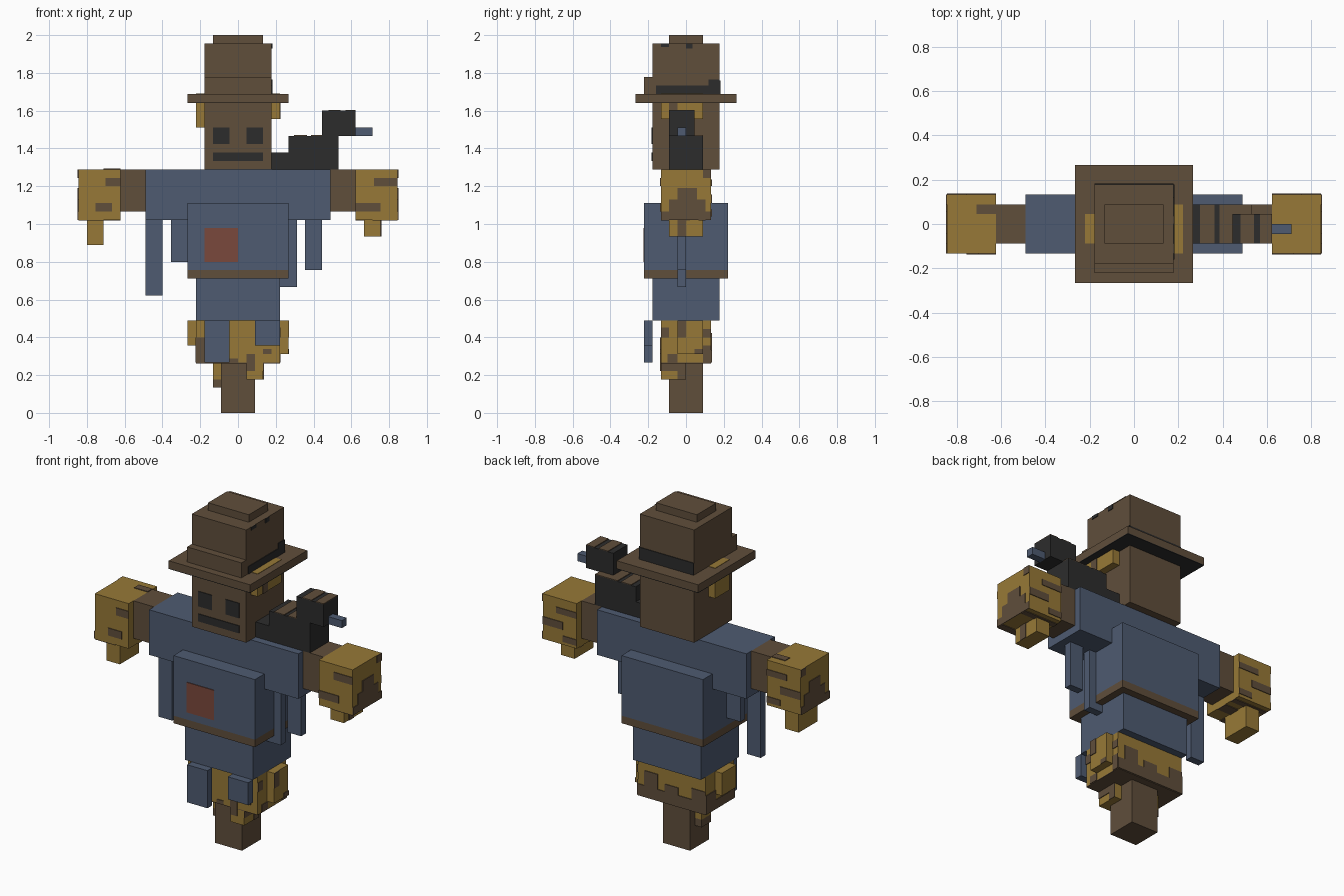
import bpy
import bmesh
from mathutils import Vector

if "Cube" in bpy.data.objects:
    bpy.data.objects.remove(bpy.data.objects["Cube"], do_unlink=True)

UNIT = 2 / 45      # the whole figure sits on a grid of 45 units in height
PLATE = 0.09       # thickness of painted patches, in grid units


def make_material(name, red, green, blue):
    linear = [((c / 255 + 0.055) / 1.055) ** 2.4 for c in (red, green, blue)]
    colour = (*linear, 1)
    material = bpy.data.materials.new(name)
    material.use_nodes = True
    material.diffuse_color = colour
    shader = material.node_tree.nodes["Principled BSDF"]
    shader.inputs["Base Color"].default_value = colour
    shader.inputs["Roughness"].default_value = 0.9
    return material


wood = make_material("wood_brown", 96, 78, 59)
cloth = make_material("cloth_blue", 78, 91, 113)
straw = make_material("straw_yellow", 151, 121, 55)
dark = make_material("charcoal", 44, 44, 44)
red = make_material("patch_red", 122, 72, 60)


def build(name, material, boxes):
    """Make one object out of axis-aligned boxes given as x, y, z ranges."""
    mesh = bpy.data.meshes.new(name)
    bm = bmesh.new()
    for ranges in boxes:
        low = Vector(min(r) for r in ranges)
        high = Vector(max(r) for r in ranges)
        middle, size = (low + high) / 2, high - low
        for vert in bmesh.ops.create_cube(bm, size=1)["verts"]:
            vert.co = (vert.co * size + middle) * UNIT
    bm.to_mesh(mesh)
    bm.free()
    mesh.materials.append(material)
    obj = bpy.data.objects.new(name, mesh)
    bpy.context.collection.objects.link(obj)
    return obj


def box(name, material, x, y, z):
    return build(name, material, [(x, y, z)])


def patch(name, material, axis, at, sign, *rects):
    """Thin plates on a face; each rect spans the two remaining axes in order."""
    boxes = []
    for a, b, c, d in rects:
        ranges = [(a, b), (c, d)]
        ranges.insert("xyz".index(axis), (at, at + sign * PLATE))
        boxes.append(ranges)
    return build(name, material, boxes)


# Post and straw stuffing at the bottom
box("post", wood, (-2, 2), (-2, 2), (0, 6))
box("straw_skirt", straw, (-5, 5), (-3, 3), (6, 11))
box("straw_tuft_left", straw, (5, 6), (-1, 2), (7, 11))
box("straw_tuft_right", straw, (-6, -5), (-2, 1), (8, 11))
box("low_tuft_left", straw, (1, 3), (-3, 0), (4, 6))
box("low_tuft_right", straw, (-3, -2), (-1, 1), (4, 6))
box("low_tuft_right_tip", wood, (-3, -2), (-1, 1), (3, 4))

# Brown stains in the stuffing
patch("skirt_stain_front", wood, "y", -3, -1,
      (-5, -4, 6, 9), (1, 2, 6, 7), (-1, 0, 6, 6.5), (3, 4, 7, 7.6))
patch("skirt_stain_back", wood, "y", 3, 1,
      (-5, 5, 6, 7.5), (-5, -3, 7.5, 9), (-1, 1, 7.5, 8.5), (2, 4, 7.5, 9.5))
patch("skirt_stain_left", wood, "x", 5, 1,
      (-2.2, -1, 6, 7), (2, 3, 6, 8), (2, 3, 9, 10), (-3, -2, 9, 10.2))
patch("skirt_stain_right", wood, "x", -5, -1,
      (-3, 3, 6, 7.2), (1, 3, 7.2, 8.5), (-3, -2, 7.2, 9))
patch("skirt_underside", wood, "z", 6, -1, (-5, 5, -3, 3))
patch("tuft_stain", wood, "x", 6, 1, (-1, 0, 9, 11), (1, 2, 7, 7.6))
patch("low_tuft_stain", wood, "y", -3, -1, (1, 2, 5, 6))
patch("low_tuft_side_stain", wood, "x", 3, 1, (-3, 0, 5, 6), (-1, 0, 4, 5))

# Tunic, belt and torn cloth
box("tunic_hem", cloth, (-5, 5), (-4, 4), (11, 16))
box("belt", wood, (-6, 6), (-5, 5), (16, 17))
box("tunic_body", cloth, (-6, 6), (-5, 5), (17, 25))
box("tunic_shoulders", cloth, (-11, 11), (-3, 3), (23, 29))
patch("mended_patch", red, "y", -5, -1, (-4, 0, 18, 22))
box("flap_right", cloth, (-4, -1), (-5, -4), (6, 11))
box("flap_left", cloth, (2, 5), (-5, -4), (8, 11))
for label, start, bottom in (("right_outer", -11, 14), ("right_inner", -8, 18),
                             ("left_inner", 5, 15), ("left_outer", 8, 17)):
    box("rag_" + label, cloth, (start, start + 2), (-1, 0), (bottom, 23))

# Arms and straw hands
for side, s in (("left", 1), ("right", -1)):
    box("arm_" + side, wood, (s * 11, s * 14), (-2, 2), (24, 29))
    box("hand_" + side, straw, (s * 14, s * 19), (-3, 3), (23, 29))
    patch("hand_back_stain_" + side, wood, "y", 3, 1,
          (s * 14, s * 17, 27, 27.8), (s * 16, s * 19, 25, 26),
          (s * 14, s * 16, 23.4, 24.2))
    patch("hand_end_stain_" + side, wood, "x", s * 19, s,
          (-3, 3, 23, 24), (-2, 2.3, 24, 25.4), (-1, 1.3, 25.4, 26.8),
          (2, 3, 28, 29))
    patch("hand_under_stain_" + side, wood, "z", 23, -1,
          (s * 14, s * 19, 1.5, 2.3), (s * 14, s * 17, -1, 0.5),
          (s * 16, s * 19, -3, -2))
box("fingers_left", straw, (15, 17), (-2, 2), (21, 23))
box("fingers_right", straw, (-18, -16), (-2, 2), (20, 23))
patch("fingers_left_stain", wood, "x", 17, 1, (-1, 0, 21, 23))
patch("hand_left_stain", wood, "y", -3, -1,
      (16.2, 19, 27, 28), (14, 17, 24, 25))
patch("hand_right_stain", wood, "y", -3, -1,
      (-15.8, -14, 27, 28), (-17, -15, 24, 25))
patch("hand_right_top_stain", wood, "z", 29, 1, (-16, -14, 1, 2))

# Head and face
box("head", wood, (-4, 4), (-4, 4), (29, 37))
patch("eyes", dark, "y", -4, -1, (-3, -1, 32, 34), (1, 3, 32, 34))
patch("mouth", dark, "y", -4, -1, (-3, 3, 30, 31))
box("hair_left", straw, (4, 5), (-3, 2), (35, 38.05))
box("hair_right", straw, (-5, -4), (-2, 1), (34, 38.05))
patch("hair_stain", wood, "x", 5, 1, (-2, -1, 35, 37))

# Hat
box("hat_brim", wood, (-6, 6), (-6, 6), (37, 38))
patch("brim_underside", dark, "z", 37, -1, (-6, 6, -6, 6))
box("hat_crown", wood, (-4, 4), (-4, 4), (38, 44))
box("hat_front_fold", wood, (-4, 4), (-5, -4), (38, 40))
box("hat_top", wood, (-3, 3), (-2, 2), (44, 45))
patch("hat_band_back", dark, "y", 4, 1, (-4, 4, 38, 39.6))
patch("hat_band_left", dark, "x", 4, 1,
      (-3.6, 4, 38, 39), (2.7, 4, 39, 39.7))
patch("hat_holes", dark, "x", 4, 1, (-3, -2, 43.6, 44), (0, 0.8, 43.4, 44))

# Crow on the shoulder
box("crow_tail", dark, (4, 6), (-2, 2), (29, 31))
box("crow_body", dark, (6, 12), (-2, 2), (29, 33))
box("crow_head", dark, (10, 14), (-2, 1), (33, 36))
box("crow_beak", cloth, (14, 16), (-1, 0), (33, 34))
patch("crow_back_feathers", wood, "z", 33, 1,
      (6.7, 8.2, -2, 2), (8.7, 10, -2, 2), (10, 12, 1, 2))
patch("crow_crown_feathers", wood, "z", 36, 1,
      (10.8, 12.2, -2, 1), (12.8, 14, -2, 1))
